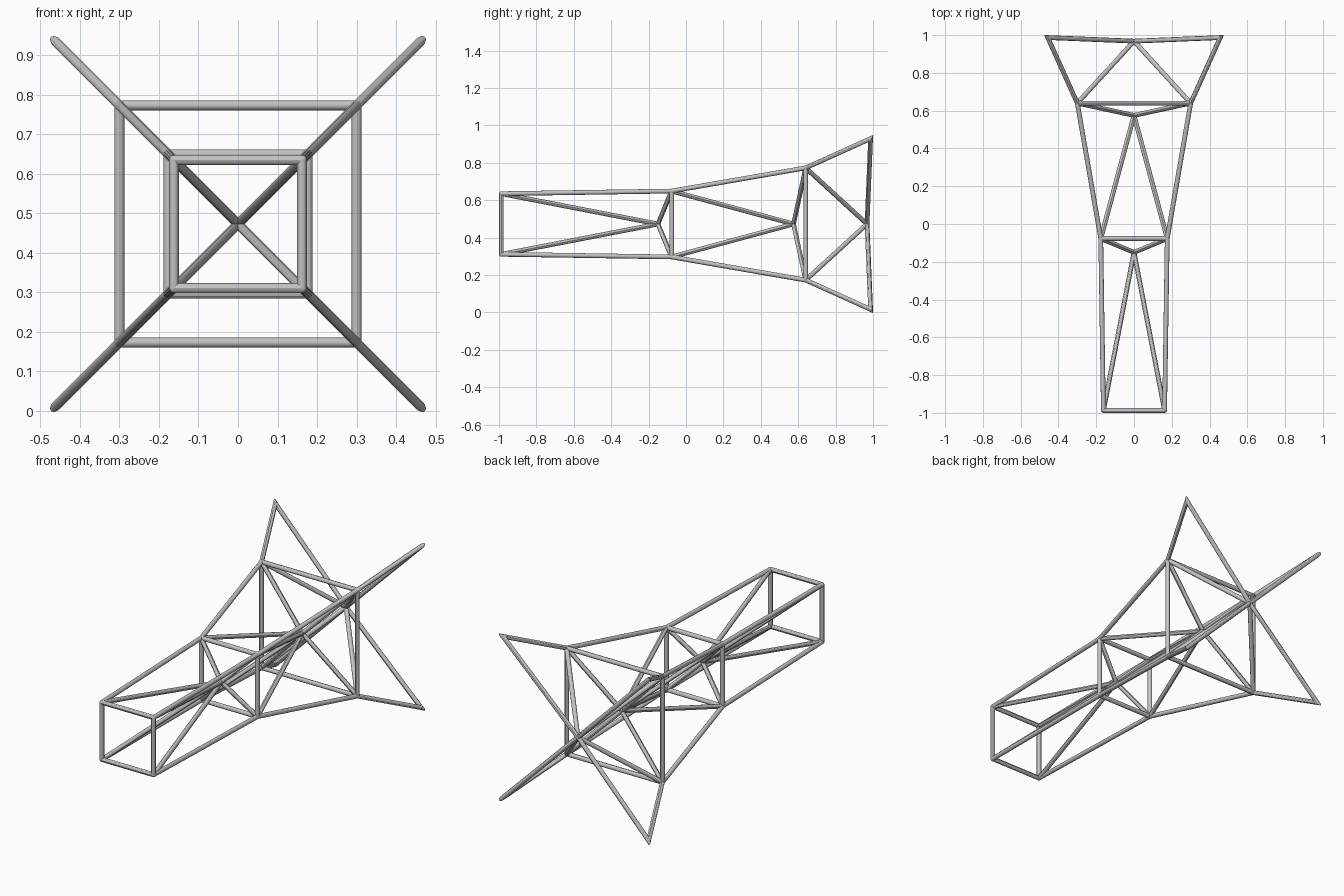
import bpy
import bmesh
from mathutils import Vector

cube = bpy.data.objects.get("Cube")
if cube:
    bpy.data.objects.remove(cube, do_unlink=True)

RADIUS = 0.0125
SIDES = 12
MID_Z = 0.473

steel = bpy.data.materials.new("light_grey_steel")
steel.use_nodes = True
GREY = (0.54, 0.54, 0.54, 1)
steel.diffuse_color = GREY
steel.node_tree.nodes["Principled BSDF"].inputs["Base Color"].default_value = GREY


def ring(y, half):
    """Four corners of a square section, in order round the axis."""
    return [Vector((sx * half, y, MID_Z + sz * half))
            for sx, sz in ((-1, -1), (1, -1), (1, 1), (-1, 1))]


def tube(name, a, b, meets=None):
    """Round tube from a to b, mitred at b against a tube running on to meets."""
    axis = (b - a).normalized()
    end = b + axis * RADIUS * 4 if meets else b
    bpy.ops.mesh.primitive_cylinder_add(vertices=SIDES, radius=RADIUS,
                                        depth=(end - a).length, location=(a + end) / 2)
    obj = bpy.context.object
    obj.rotation_euler = axis.to_track_quat('Z', 'Y').to_euler()
    obj.name = name
    obj.data.materials.append(steel)
    if meets:
        bpy.context.view_layer.update()
        to_local = obj.matrix_world.inverted()
        normal = to_local.to_3x3() @ (axis + (meets - b).normalized())
        bm = bmesh.new()
        bm.from_mesh(obj.data)
        bmesh.ops.bisect_plane(bm, geom=bm.verts[:] + bm.edges[:] + bm.faces[:],
                               plane_co=to_local @ b, plane_no=normal, clear_outer=True)
        bm.to_mesh(obj.data)
        bm.free()
    bpy.ops.object.shade_smooth_by_angle()


# Square sections from the front to the flared back tips
sections = [ring(-0.9875, 0.162), ring(-0.077, 0.176),
            ring(0.64, 0.30), ring(0.987, 0.4566)]
hubs = [Vector((0, y, MID_Z)) for y in (-0.15, 0.575, 0.968)]

# Square frames (the back tips stay open)
for n, corners in enumerate(sections[:3]):
    for i in range(4):
        tube(f"frame_{n + 1}_bar", corners[i], corners[(i + 1) % 4])

# Long rails, and braces meeting at a hub in each bay; the back tips are mitred
for n, hub in enumerate(hubs):
    is_tip = n == len(hubs) - 1
    for front, back in zip(sections[n], sections[n + 1]):
        tube(f"bay_{n + 1}_rail", front, back, hub if is_tip else None)
        tube(f"bay_{n + 1}_front_brace", front, hub)
        tube(f"bay_{n + 1}_back_brace", hub, back, front if is_tip else None)

# Rounded joints close the tube ends at the frame corners
for n, corners in enumerate(sections[:3]):
    for corner in corners:
        bpy.ops.mesh.primitive_uv_sphere_add(segments=SIDES, ring_count=6,
                                             radius=RADIUS, location=corner)
        joint = bpy.context.object
        joint.name = f"frame_{n + 1}_joint"
        joint.data.materials.append(steel)
        bpy.ops.object.shade_smooth_by_angle()
